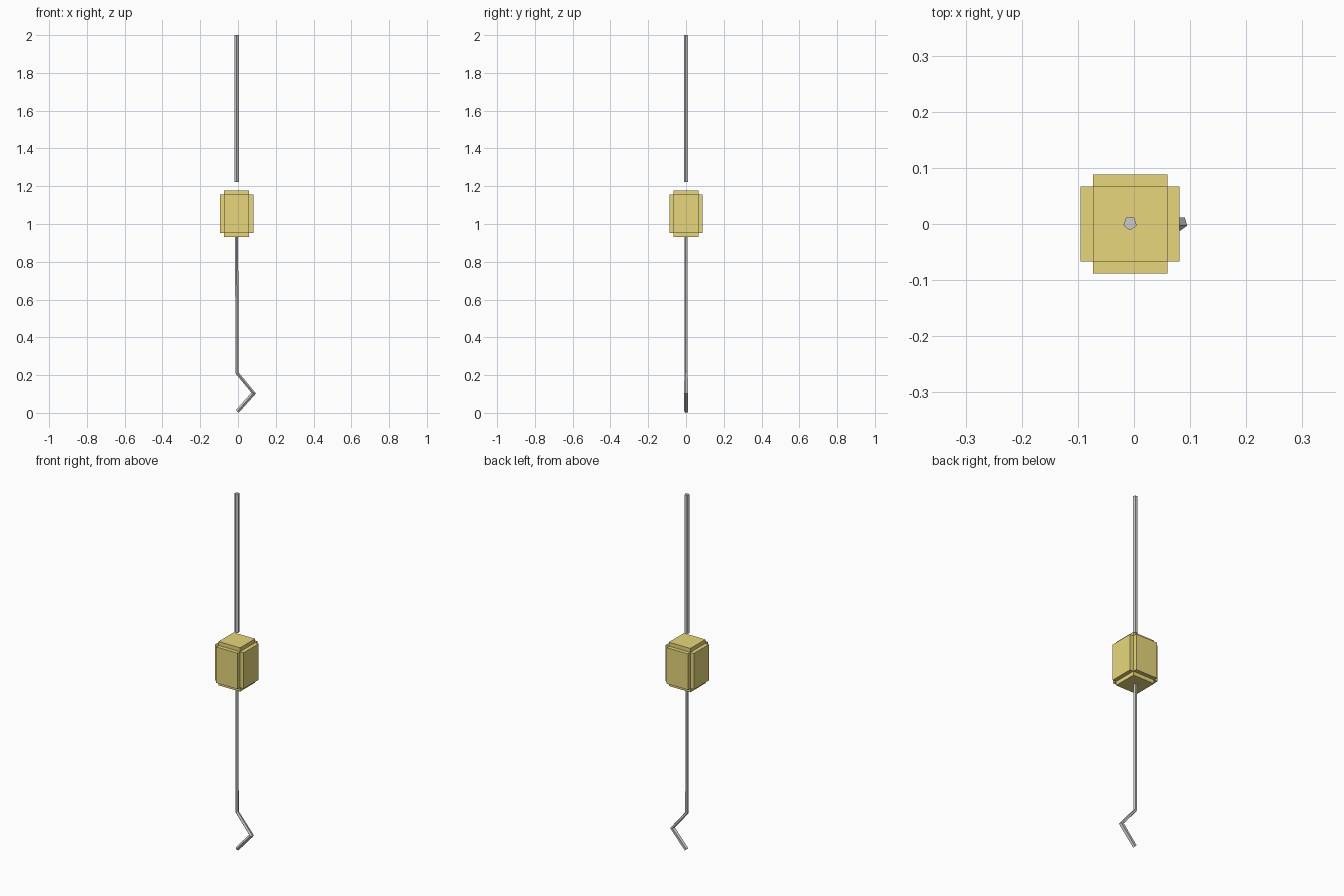
import bpy, bmesh, math
from mathutils import Vector

if "Cube" in bpy.data.objects:
    bpy.data.objects.remove(bpy.data.objects["Cube"])

CX = -0.007  # shared vertical axis of cable, block and shank


def finish(name, bm, mat=None):
    bmesh.ops.recalc_face_normals(bm, faces=bm.faces[:])
    me = bpy.data.meshes.new(name)
    bm.to_mesh(me)
    bm.free()
    ob = bpy.data.objects.new(name, me)
    bpy.context.collection.objects.link(ob)
    if mat:
        me.materials.append(mat)
    return ob


def pentagon_sweep(name, sections, cy=0.0012):
    """Skin five-sided rings; each section is (x, z, radius, tilt about y)."""
    bm = bmesh.new()
    rings = []
    for x, z, r, tilt in sections:
        t = math.radians(tilt)
        ring = []
        for i in range(5):
            a = math.radians(-90 + 72 * i)
            u, v = r * math.cos(a), r * math.sin(a)
            ring.append(bm.verts.new((x + u * math.cos(t), cy + v, z - u * math.sin(t))))
        rings.append(ring)
    for a, b in zip(rings, rings[1:]):
        for i in range(5):
            j = (i + 1) % 5
            bm.faces.new((a[i], a[j], b[j], b[i]))
    bm.faces.new(rings[0])
    bm.faces.new(rings[-1])
    return finish(name, bm)


# Upper cable
pentagon_sweep("upper_cable", [(CX, 2.0, 0.0125, 0), (CX, 1.222, 0.0125, 0)])

# Shank running down into the bent hook
pentagon_sweep("shank_and_hook", [
    (CX, 0.96, 0.0085, 0),
    (CX + 0.001, 0.213, 0.009, -22),
    (0.083, 0.105, 0.0128, 10),
    (-0.004, 0.0075, 0.011, 45),
])

# Yellow block: a box with every face pushed out, leaving notched edges
yellow = bpy.data.materials.new("yellow_paint")
yellow.diffuse_color = (0.8, 0.68, 0.2, 1)
yellow.use_nodes = True
yellow.node_tree.nodes["Principled BSDF"].inputs["Base Color"].default_value = yellow.diffuse_color
bm = bmesh.new()
bmesh.ops.create_cube(bm, size=2)
for v in bm.verts:
    v.co = Vector((CX + v.co.x * 0.0665, v.co.y * 0.0665, 1.054 + v.co.z * 0.101))
out = bmesh.ops.extrude_discrete_faces(bm, faces=bm.faces[:])
for f in out["faces"]:
    f.normal_update()
    bmesh.ops.translate(bm, verts=f.verts[:], vec=f.normal * 0.022)
finish("hook_block", bm, yellow)
